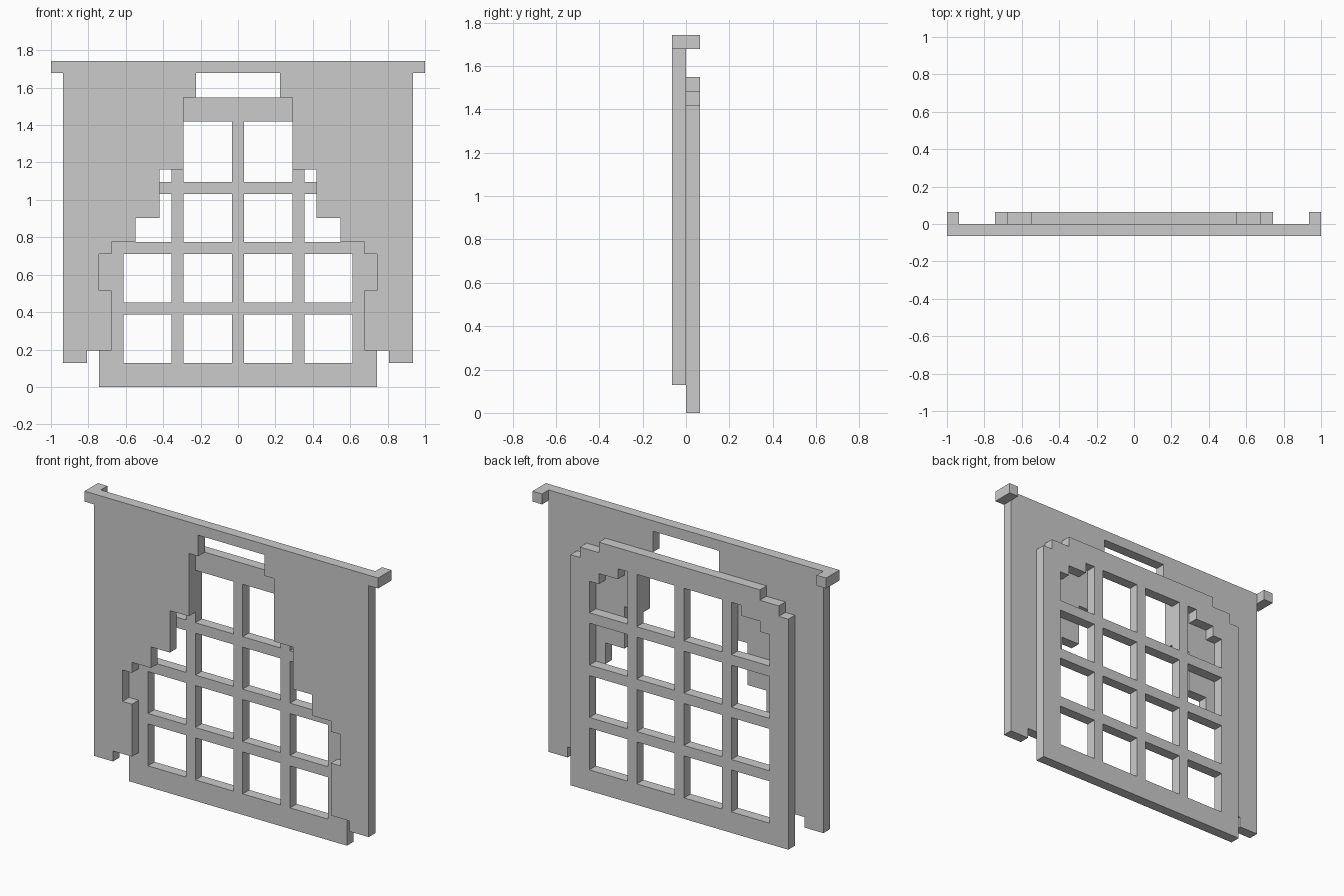
import bpy, bmesh
from math import radians
from mathutils import Matrix

if "Cube" in bpy.data.objects:
    bpy.data.objects.remove(bpy.data.objects["Cube"])

U = 2 / 31  # one grid cell: the model is 31 cells wide


def flat_part(name, outlines, y):
    """Extrude closed (x, z) outlines one cell deep, centred at y; inner outlines become holes."""
    curve = bpy.data.curves.new(name, 'CURVE')
    curve.dimensions, curve.fill_mode, curve.extrude = '2D', 'BOTH', U / 2
    for pts in outlines:
        s = curve.splines.new('POLY')
        s.points.add(len(pts) - 1)
        for p, (x, z) in zip(s.points, pts):
            p.co = (x * U, z * U, 0, 1)
        s.use_cyclic_u = True
    tmp = bpy.data.objects.new(name + "_curve", curve)
    bpy.context.collection.objects.link(tmp)
    dg = bpy.context.evaluated_depsgraph_get()
    mesh = bpy.data.meshes.new_from_object(tmp.evaluated_get(dg))
    bpy.data.objects.remove(tmp)

    bm = bmesh.new()
    bm.from_mesh(mesh)
    bmesh.ops.transform(bm, verts=bm.verts,
                        matrix=Matrix.Translation((0, y * U, 0)) @ Matrix.Rotation(radians(90), 4, 'X'))
    bmesh.ops.remove_doubles(bm, verts=bm.verts, dist=1e-4)
    bmesh.ops.recalc_face_normals(bm, faces=bm.faces)
    for f in bm.faces:
        f.smooth = False
    bm.to_mesh(mesh)
    bm.free()
    mesh.name = name
    obj = bpy.data.objects.new(name, mesh)
    bpy.context.collection.objects.link(obj)
    return obj


def rect(x0, x1, z0, z1):
    return [(x0, z0), (x1, z0), (x1, z1), (x0, z1)]


def flip(pts):
    return [(-x, z) for x, z in reversed(pts)]


# Window frame: stepped top corners, four by four panes
half = [(11.5, 0), (11.5, 22), (10.5, 22), (10.5, 23), (8.5, 23), (8.5, 24)]
panes = [rect(x, x + 4, z, z + 4) for x in (0.5, 5.5) for z in (2, 7, 12)]
panes.append(rect(0.5, 4.5, 17, 22))
panes.append([(5.5, 17), (9.5, 17), (9.5, 20), (8.5, 20), (8.5, 21),
              (6.5, 21), (6.5, 22), (5.5, 22)])
flat_part("window_frame", [half + flip(half)] + panes + [flip(p) for p in panes], 0.5)

# Curtains: stepped inner edge, drawn apart at the bottom
curtain = [(14.5, 26), (3.5, 26), (3.5, 24), (4.5, 24), (4.5, 18), (6.5, 18),
           (6.5, 14), (8.5, 14), (8.5, 12), (10.5, 12), (10.5, 11), (11.5, 11),
           (11.5, 8), (10.5, 8), (10.5, 3), (12.5, 3), (12.5, 2), (14.5, 2)]
flat_part("curtain_right", [curtain], -0.5)
flat_part("curtain_left", [flip(curtain)], -0.5)

# Curtain rod and the end brackets that reach back to the wall
flat_part("curtain_rod", [rect(-15.5, 15.5, 26, 27)], -0.5)
flat_part("rod_bracket_right", [rect(14.5, 15.5, 26, 27)], 0.5)
flat_part("rod_bracket_left", [rect(-15.5, -14.5, 26, 27)], 0.5)
